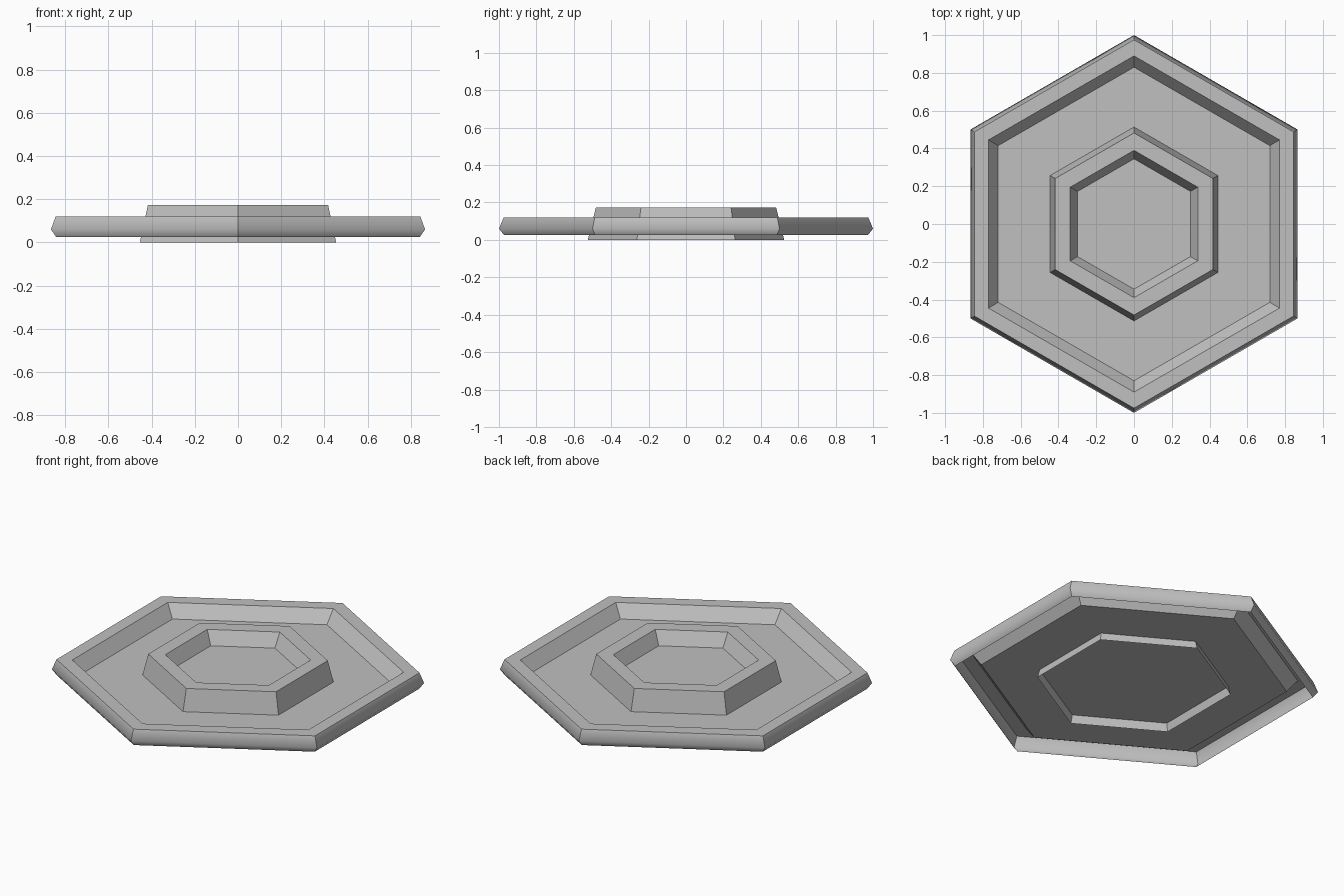
import bpy, bmesh, math

cube = bpy.data.objects.get("Cube")
if cube:
    bpy.data.objects.remove(cube, do_unlink=True)

# Single grey material
GREY = (0.53, 0.53, 0.53, 1.0)
mat = bpy.data.materials.new("Grey")
mat.use_nodes = True
mat.diffuse_color = GREY
mat.node_tree.nodes["Principled BSDF"].inputs["Base Color"].default_value = GREY


def hex_shell(name, profile, soft_ring=None):
    """Sweep a (radius, z) profile around six corners and close the last ring.
    Edges stay sharp except along the ring numbered soft_ring."""
    bm = bmesh.new()
    rings = []
    for r, z in profile:
        ring = []
        for i in range(6):
            a = math.radians(90 + 60 * i)
            ring.append(bm.verts.new((r * math.cos(a), r * math.sin(a), z)))
        rings.append(ring)
    for low, high in zip(rings, rings[1:]):
        for i in range(6):
            j = (i + 1) % 6
            bm.faces.new((low[i], low[j], high[j], high[i]))
    bm.faces.new(rings[-1])
    soft = set(rings[soft_ring]) if soft_ring is not None else set()
    for e in bm.edges:
        e.smooth = all(v in soft for v in e.verts)
    for f in bm.faces:
        f.smooth = any(v in soft for v in f.verts)
    mesh = bpy.data.meshes.new(name)
    bm.to_mesh(mesh)
    bm.free()
    mesh.materials.append(mat)
    obj = bpy.data.objects.new(name, mesh)
    bpy.context.collection.objects.link(obj)
    return obj


# Wide tray: bulging outer wall, flat rim, sloped inner wall and floor
hex_shell("tray", [(0.972, 0.025), (1.0, 0.06), (0.975, 0.12),
                   (0.89, 0.12), (0.83, 0.047)], soft_ring=1)

# Raised centre: tapered wall through the floor, flat lip and shallow dish
hex_shell("centre_hub", [(0.525, 0.0), (0.482, 0.172),
                         (0.39, 0.172), (0.345, 0.094)])
